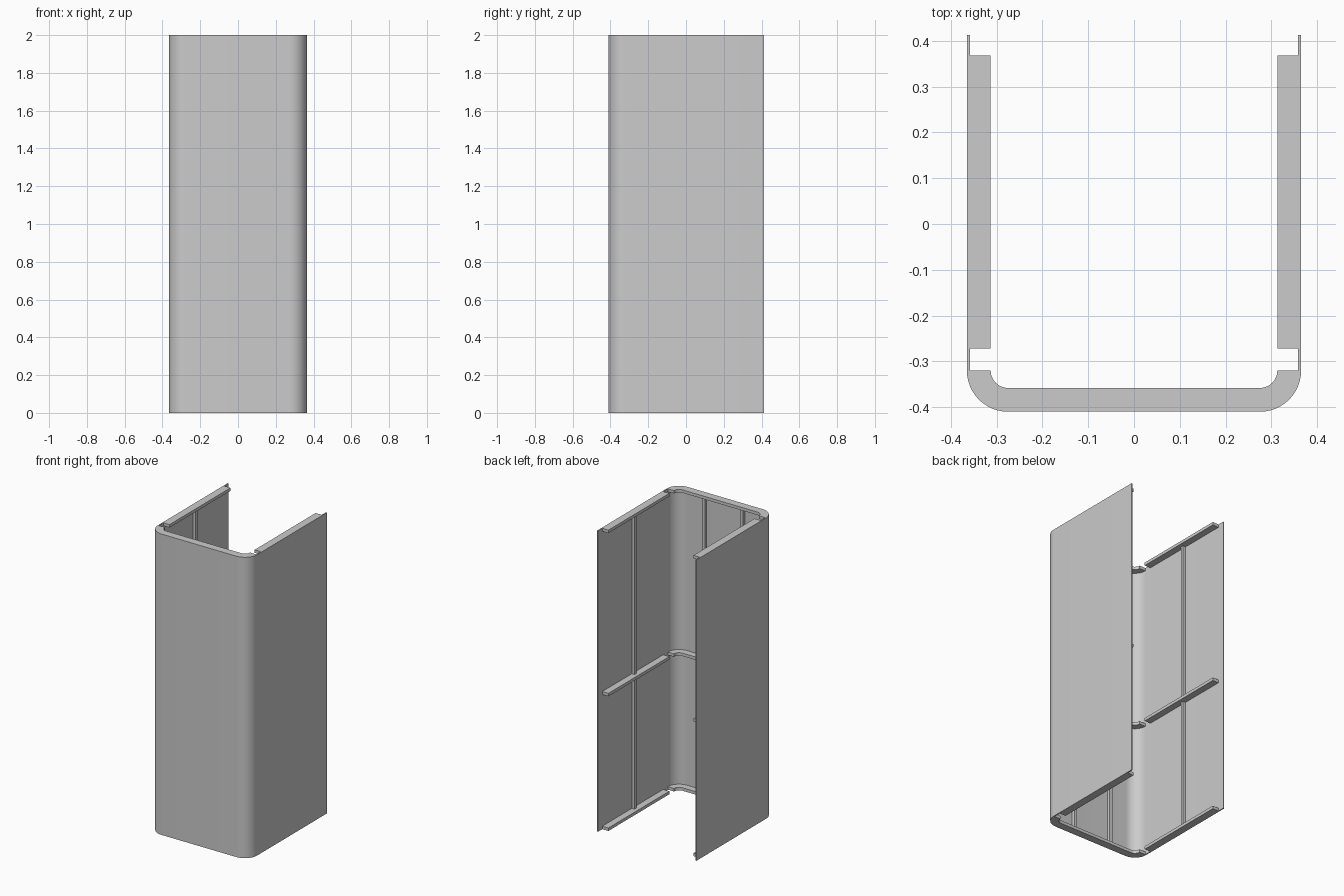
import bpy, bmesh
from math import sin, cos, pi

if "Cube" in bpy.data.objects:
    bpy.data.objects.remove(bpy.data.objects["Cube"])

HALF_W, FRONT, BACK, HEIGHT = 0.365, -0.41, 0.413, 2.0
RADIUS, SKIN, DEPTH = 0.09, 0.007, 0.052   # corner radius, wall skin, rib depth
RIB = 0.02                                 # rib thickness
RIB_LEVELS = (0, 0.895, HEIGHT - RIB)
CORNER_X, CORNER_Y = HALF_W - RADIUS, FRONT + RADIUS

grey = bpy.data.materials.new("Grey plastic")
grey.use_nodes = True
colour = (0.6, 0.6, 0.6, 1)
grey.diffuse_color = colour
grey.node_tree.nodes["Principled BSDF"].inputs["Base Color"].default_value = colour


def finish(bm, name):
    bmesh.ops.recalc_face_normals(bm, faces=bm.faces)
    mesh = bpy.data.meshes.new(name)
    bm.to_mesh(mesh)
    bm.free()
    obj = bpy.data.objects.new(name, mesh)
    bpy.context.collection.objects.link(obj)
    mesh.materials.append(grey)
    return obj


def u_path(inset, end_y, steps=12):
    """U-shaped plan line, inset from the outer surface, open at the back."""
    r = RADIUS - inset
    right = [(CORNER_X + r * cos(a), CORNER_Y - r * sin(a))
             for a in (pi / 2 * i / steps for i in range(steps + 1))]
    if end_y > CORNER_Y:
        right.insert(0, (HALF_W - inset, end_y))
    return right + [(-x, y) for x, y in reversed(right)]


def u_band(name, outer, inner, end_y, z0, z1):
    """Solid band between two inset U lines."""
    bm = bmesh.new()
    rows = [[bm.verts.new((x, y, z)) for x, y in u_path(inset, end_y)]
            for inset, z in ((outer, z0), (inner, z0), (inner, z1), (outer, z1))]
    for a, b in zip(rows, rows[1:] + rows[:1]):
        for i in range(len(a) - 1):
            bm.faces.new((a[i], a[i + 1], b[i + 1], b[i]))
    for end in (0, -1):
        bm.faces.new([row[end] for row in rows])
    obj = finish(bm, name)
    bpy.ops.object.select_all(action='DESELECT')
    obj.select_set(True)
    bpy.context.view_layer.objects.active = obj
    bpy.ops.object.shade_smooth_by_angle(angle=pi / 6)
    return obj


def box(name, x, y, z):
    """Box from (min, max) pairs."""
    bm = bmesh.new()
    bmesh.ops.create_cube(bm, size=1)
    for v in bm.verts:
        v.co = [lo + (c + 0.5) * (hi - lo) for c, (lo, hi) in zip(v.co, (x, y, z))]
    return finish(bm, name)


# Thin outer wall
u_band("outer_shell", 0, SKIN, BACK, 0, HEIGHT)

# Horizontal ribs: one around the front, one on each side wall
side_back, side_front = 0.368, -0.272
for level, z in zip(("bottom", "middle", "top"), RIB_LEVELS):
    u_band(level + "_front_rib", SKIN, DEPTH, CORNER_Y, z, z + RIB)
    for side, s in (("left", 1), ("right", -1)):
        xs = sorted((s * (HALF_W - SKIN), s * (HALF_W - DEPTH)))
        box(f"{level}_{side}_rib", xs, (side_front, side_back), (z, z + RIB))

# Upright ribs between the horizontal ones
mid_y = (side_front + side_back) / 2
for part, low, high in (("lower", RIB_LEVELS[0], RIB_LEVELS[1]),
                        ("upper", RIB_LEVELS[1], RIB_LEVELS[2])):
    span = (low + RIB, high)
    for side, s in (("left", 1), ("right", -1)):
        xs = sorted((s * (HALF_W - SKIN), s * (HALF_W - SKIN - RIB)))
        box(f"{part}_{side}_upright", xs, (mid_y - RIB / 2, mid_y + RIB / 2), span)
        box(f"{part}_front_{side}_upright", (s * 0.14 - RIB / 2, s * 0.14 + RIB / 2),
            (FRONT + SKIN, FRONT + SKIN + RIB), span)
